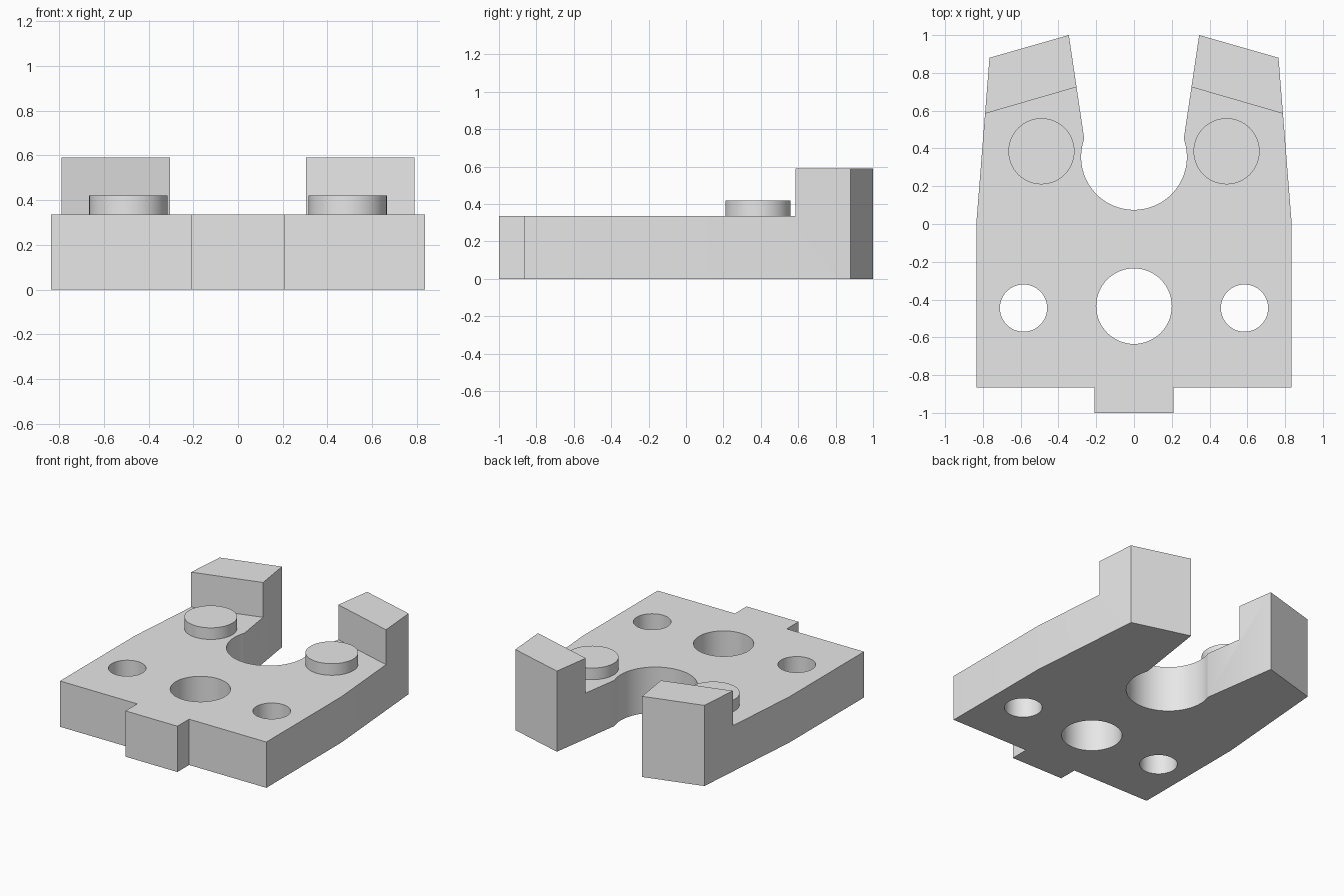
import bpy
import bmesh
from math import cos, sin, radians

cube = bpy.data.objects.get("Cube")
if cube:
    bpy.data.objects.remove(cube, do_unlink=True)

PLATE_TOP, POST_TOP, BOSS_TOP = 0.335, 0.59, 0.42

grey = bpy.data.materials.new("plain_grey")
grey.use_nodes = True
grey.diffuse_color = (0.8, 0.8, 0.8, 1)
grey.node_tree.nodes["Principled BSDF"].inputs["Base Color"].default_value = (0.8, 0.8, 0.8, 1)


def prism(name, outline, bottom, top):
    """Extrude a closed xy outline between two heights."""
    bm = bmesh.new()
    face = bm.faces.new([bm.verts.new((x, y, bottom)) for x, y in outline])
    lifted = bmesh.ops.extrude_face_region(bm, geom=[face], use_keep_orig=True)["geom"]
    verts = [g for g in lifted if isinstance(g, bmesh.types.BMVert)]
    bmesh.ops.translate(bm, verts=verts, vec=(0, 0, top - bottom))
    bmesh.ops.recalc_face_normals(bm, faces=bm.faces)
    mesh = bpy.data.meshes.new(name)
    bm.to_mesh(mesh)
    bm.free()
    mesh.materials.append(grey)
    obj = bpy.data.objects.new(name, mesh)
    bpy.context.collection.objects.link(obj)
    return obj


def arc(cx, cy, r, start, end, steps):
    angles = [radians(start + (end - start) * i / steps) for i in range(steps + 1)]
    return [(cx + r * cos(a), cy + r * sin(a)) for a in angles]


def circle(cx, cy, r):
    return arc(cx, cy, r, 0, 360, 64)[:-1]


def mirrored(half):
    """Close a right-hand outline with its reflection, skipping points on the axis."""
    return half + [(-x, y) for x, y in reversed(half) if abs(x) > 1e-5]


def select_only(obj):
    bpy.ops.object.select_all(action='DESELECT')
    obj.select_set(True)
    bpy.context.view_layer.objects.active = obj


def cut(target, cutter):
    cutter.hide_render = True
    mod = target.modifiers.new("cut", 'BOOLEAN')
    mod.operation, mod.solver, mod.object = 'DIFFERENCE', 'EXACT', cutter
    select_only(target)
    bpy.ops.object.modifier_apply(modifier=mod.name)
    bpy.data.objects.remove(cutter, do_unlink=True)


def smooth(obj):
    select_only(obj)
    bpy.ops.object.shade_smooth_by_angle(angle=radians(30))


# Forked body with a front tab and a round throat
half = [(0.21, -1), (0.21, -0.865), (0.835, -0.865), (0.835, 0),
        (0.765, 0.88), (0.345, 1)] + arc(0, 0.355, 0.28, 19.8, -90, 32)
body = prism("forked_plate", mirrored(half), 0, POST_TOP)

# Lower everything ahead of the slanted post faces
step = [(0, -1.2), (1, -1.2), (1, 0.523), (0, 0.813)]
cut(body, prism("step_cutter", mirrored(step), PLATE_TOP, 1))

# Through holes
for x, y, r in [(0, -0.435, 0.2), (0.585, -0.445, 0.125), (-0.585, -0.445, 0.125)]:
    cut(body, prism("hole_cutter", circle(x, y, r), -0.1, 1))
smooth(body)

# Round bosses on the arms
for side, sign in (("left", 1), ("right", -1)):
    smooth(prism(side + "_boss", circle(sign * 0.49, 0.385, 0.175), PLATE_TOP, BOSS_TOP))
